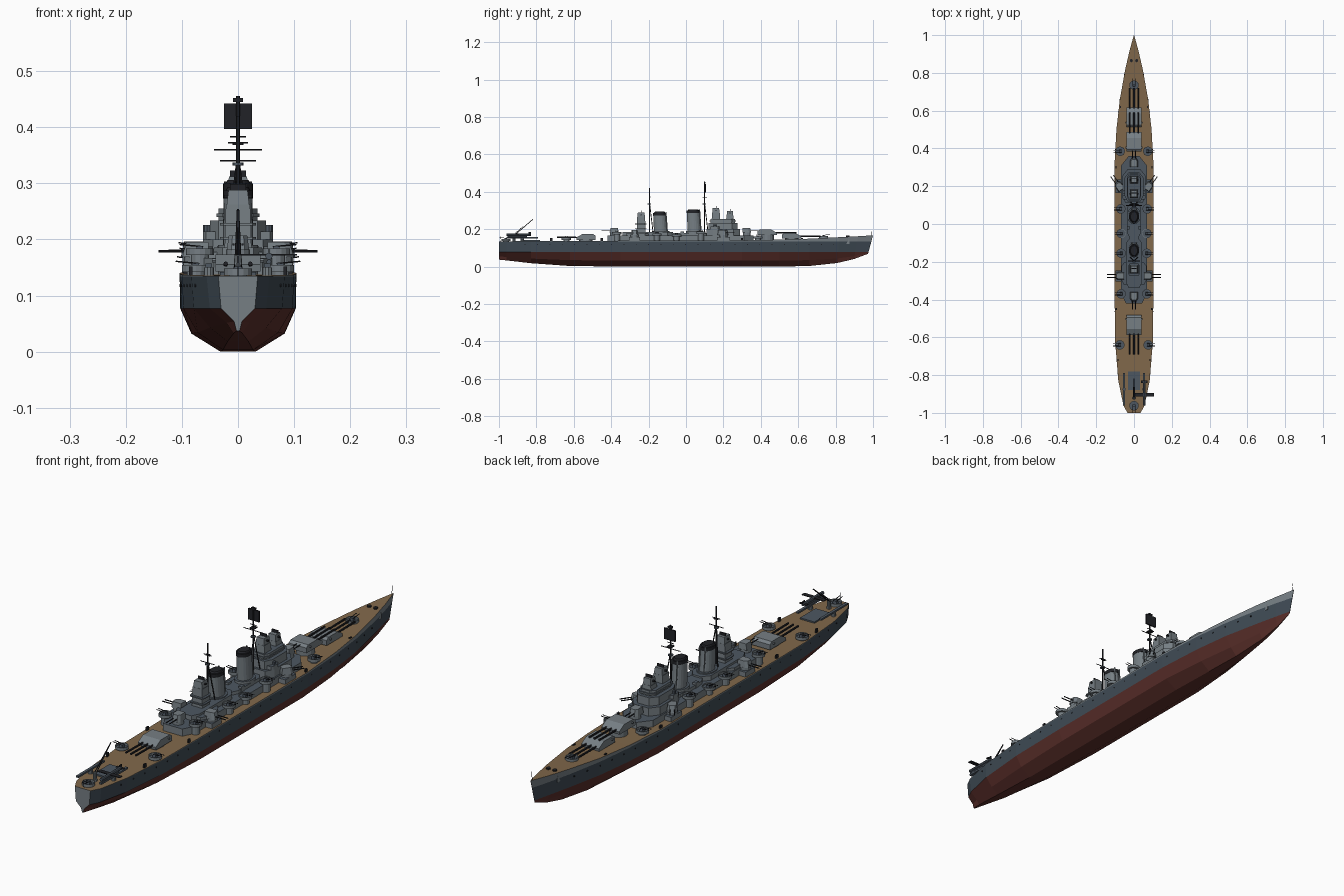
import bpy, bmesh, math
from mathutils import Matrix, Vector

if "Cube" in bpy.data.objects:
    bpy.data.objects.remove(bpy.data.objects["Cube"])

def material(name, *c):
    m = bpy.data.materials.new(name)
    m.diffuse_color = (*c, 1)
    m.use_nodes = True
    m.node_tree.nodes["Principled BSDF"].inputs["Base Color"].default_value = m.diffuse_color
    return m

GREY = material("light_grey", .18, .21, .23)
DARK = material("deck_grey", .075, .095, .12)
NAVY = material("navy", .05, .07, .09)
RED = material("red", .11, .03, .025)
WOOD = material("wood", .22, .14, .07)
BLACK = material("black", .015, .016, .02)
I = Matrix.Identity(4)

def mesh(name, verts, faces, mats, index=None, M=I):
    me = bpy.data.meshes.new(name)
    me.from_pydata([M @ Vector(v) for v in verts], [], faces)
    for m in mats:
        me.materials.append(m)
    if index:
        me.polygons.foreach_set("material_index", index)
    bm = bmesh.new()
    bm.from_mesh(me)
    bmesh.ops.recalc_face_normals(bm, faces=bm.faces)
    bm.to_mesh(me)
    bm.free()
    ob = bpy.data.objects.new(name, me)
    bpy.context.collection.objects.link(ob)
    return ob

def prism(name, outline, z0, z1, side=GREY, top=None, s=1, lean=0, M=I):
    n = len(outline)
    cx, cy = (sum(p[k] for p in outline) / n for k in (0, 1))
    v = [(x, y, z0) for x, y in outline]
    v += [(cx + (x - cx) * s, cy + (y - cy) * s + lean, z1) for x, y in outline]
    f = [(i, (i + 1) % n, n + (i + 1) % n, n + i) for i in range(n)]
    f += [tuple(range(n))[::-1], tuple(range(n, 2 * n))]
    return mesh(name, v, f, [side, top or side], [0] * (n + 1) + [1], M)

def box(name, x, y, w, d, z0, z1, side=GREY, top=None, s=1, M=I):
    return prism(name, [(x - w/2, y - d/2), (x + w/2, y - d/2), (x + w/2, y + d/2), (x - w/2, y + d/2)],
                 z0, z1, side, top, s, 0, M)

def oval(x, y, rx, ry, n=16):
    return [(x + rx * math.cos(2*math.pi*i/n), y + ry * math.sin(2*math.pi*i/n)) for i in range(n)]

def rod(name, p, q, r, mat=BLACK, M=I, n=6):
    p, q = Vector(p), Vector(q)
    R = Matrix.Translation(p) @ (q - p).to_track_quat('Z', 'Y').to_matrix().to_4x4()
    return prism(name, oval(0, 0, r, r, n), 0, (q - p).length, mat, M=M @ R)

def place(x, y, z, deg=0):
    return Matrix.Translation((x, y, z)) @ Matrix.Rotation(math.radians(deg), 4, 'Z')

# hull: y, deck half width, deck height, keel height, bottom fullness
stations = [(-1, .035, .135, .037, .25), (-.96, .056, .135, .033, .45), (-.83, .083, .136, .018, .75),
            (-.62, .1, .137, .003, .9), (-.35, .103, .138, 0, 1), (.3, .104, .14, 0, 1),
            (.5, .093, .144, 0, .9), (.66, .075, .149, .003, .75), (.82, .046, .157, .019, .5),
            (.92, .023, .162, .04, .4), (1, .0008, .167, .068, .5)]
rows = []
for y, w, dz, kz, f in stations:
    t = max(0, (y - .6) / .4) ** 2
    fine = 1 - .22 * t
    sec = [(w * .3 * f, kz), (w * .8 * f, kz + (.077 - kz) * .42), (w * fine * (.82 + .17 * min(f, 1)), .077),
           (w * (1 - .08 * t), .134), (w, dz)]
    half = [(x, y - .045 * t * (1 - z / dz), z) for x, z in sec]
    rows.append(half + [(-x, yy, z) for x, yy, z in half[::-1]])
verts = [p for r in rows for p in r]
faces, idx = [], []
kinds = [1, 1, 0, 2, 3, 2, 0, 1, 1, 1]
for i in range(len(rows) - 1):
    for j in range(10):
        k = (j + 1) % 10
        faces.append((i*10 + j, i*10 + k, i*10 + 10 + k, i*10 + 10 + j))
        idx.append(kinds[j])
faces += [tuple(range(10)), tuple(range(len(verts) - 10, len(verts)))]
mesh("hull", verts, faces, [NAVY, RED, GREY, WOOD], idx + [2, 2])

# portholes, anchors, hawse fittings, bow staff
def half_width(y):
    for a, b in zip(stations, stations[1:]):
        if a[0] <= y <= b[0]:
            return a[1] + (b[1] - a[1]) * (y - a[0]) / (b[0] - a[0])
for s in (-1, 1):
    for i in range(26):
        y = -.86 + i * .066
        w = half_width(y) * .985
        rod("porthole", (s * (w - .004), y, .118), (s * (w + .002), y, .118), .003)
    box("anchor", s * .031, .865, .006, .018, .12, .145, GREY)
    prism("hawse_fitting", oval(s * .014, .865, .008, .009, 8), .155, .165, BLACK)
    for y in (-.72, -.45, .3, .62):
        box("bollard", s * (half_width(y) - .008), y, .006, .012, .135, .152, BLACK)
rod("bow_staff", (0, .99, .16), (0, .992, .2), .001)
rod("stern_staff", (0, -.99, .13), (0, -.995, .17), .001)

# main turrets: side profile spread across the width, three barrels
def turret(name, y, z, h, d):
    M = place(0, y, z, 0 if d > 0 else 180)
    prism(name + "_barbette", oval(0, 0, .036, .036), .13 - z, .008, GREY, M=M)
    prof = [(-.052, .006), (.05, .006), (.052, h * .5), (.02, h), (-.04, h), (-.052, h * .75)]
    R = M @ Matrix.Translation((-.04, 0, 0)) @ Matrix(((0, 0, 1, 0), (1, 0, 0, 0), (0, 1, 0, 0), (0, 0, 0, 1)))
    prism(name + "_turret", prof, 0, .08, GREY, M=R)
    for x in (-.022, 0, .022):
        rod(name + "_barrel", (x, .03, h * .5), (x, .155, h * .55), .004, BLACK, M, 8)
    rod(name + "_rangefinder", (-.046, -.03, h * .7), (.046, -.03, h * .7), .004, GREY, M)
turret("fore", .565, .143, .036, 1)
turret("raised_fore", .435, .162, .036, 1)
turret("aft", -.535, .137, .036, -1)

# deckhouse and tiers
def house(name, w, y0, y1, z0, z1, c=.03):
    w /= 2
    prism(name, [(-w + c/2, y0), (w - c/2, y0), (w, y0 + c), (w, y1 - c), (w - c*.8, y1), (-w + c*.8, y1),
                 (-w, y1 - c), (-w, y0 + c)], z0, z1, GREY, DARK)
house("main_deckhouse", .136, -.42, .36, .13, .167, .05)
house("aft_house", .085, -.34, -.07, .16, .186)
house("aft_gun_deck", .13, -.32, -.2, .16, .178, .02)
house("middle_house", .07, -.08, .12, .16, .18)
house("bridge_base", .124, .11, .29, .16, .2, .035)
house("bridge_deck", .1, .12, .275, .2, .234, .03)
house("bridge_wings", .124, .13, .18, .2, .214, .01)
house("upper_bridge", .07, .13, .262, .234, .255, .02)
house("bridge_visor", .076, .125, .268, .24, .246, .02)

# fire control directors on pedestals
for nm, y, z0, z1, r in (("fore", .235, .25, .272, .017), ("upper", .16, .25, .286, .019), ("aft", -.24, .18, .262, .02)):
    box(nm + "_director_tower", 0, y, r * 2.4, r * 2.4, z0, z1, GREY, DARK, .9)
    box(nm + "_director", 0, y, r * 2, r * 2.1, z1, z1 + .026, GREY, None, .85)
    rod(nm + "_director_rangefinder", (-.025, y, z1 + .014), (.025, y, z1 + .014), .004, BLACK)
    box(nm + "_director_radar", 0, y + .004, .028, .004, z1 + .026, z1 + .037, BLACK)
for z in (.2, .225):
    house("aft_tower_platform", .064, -.272, -.21, z, z + .004, .012)

# funnels with dark caps and base collars
for nm, y, h in (("fore", .045, .3), ("aft", -.135, .287)):
    prism(nm + "_funnel_base", oval(0, y, .036, .046), .16, .19, GREY, DARK)
    prism(nm + "_funnel", oval(0, y, .027, .036, 20), .18, h - .014, GREY, None, .95, -.006)
    prism(nm + "_funnel_cap", oval(0, y - .006, .027, .036, 20), h - .014, h, BLACK)
    prism(nm + "_funnel_lip", oval(0, y - .006, .022, .03, 20), h, h + .006, BLACK, None, .85)
    for s in (-1, 1):
        rod(nm + "_steam_pipe", (s * .012, y + .037, .17), (s * .012, y + .028, h + .004), .003, GREY)

# tripod masts
for nm, y, top in (("fore", .098, .456), ("main", -.196, .42)):
    rod(nm + "_mast", (0, y, .16), (0, y, top), .0032)
    for s in (-1, 1):
        rod(nm + "_mast_leg", (s * .022, y + .022, .165), (0, y, .35), .0022)
    prism(nm + "_mast_top", oval(0, y, .01, .01, 8), .332, .337, DARK)
for y, w, z in ((.098, .043, .36), (.098, .014, .383), (-.196, .032, .34), (-.196, .018, .372)):
    rod("yard", (-w, y, z), (w, y, z), .0015)
box("search_radar", 0, .104, .05, .006, .397, .442, BLACK)
box("mast_radar", 0, .1, .018, .01, .445, .452, BLACK)
box("radar_platform", 0, .1, .02, .024, .368, .372, BLACK)
box("main_mast_radar", 0, -.193, .018, .006, .368, .374, BLACK)

# secondary twin mounts: local +y is the firing direction
def twin(name, x, y, z, deg):
    M = place(x, y, z, deg)
    prism(name + "_ring", oval(0, 0, .021, .021, 12), -.012, .004, GREY, M=M)
    prism(name + "_house", [(-.02, -.024), (.02, -.024), (.02, .012), (.012, .024), (-.012, .024), (-.02, .012)],
          .003, .029, GREY, None, .82, -.003, M)
    for s in (-.008, .008):
        rod(name + "_barrel", (s, .015, .013), (s, .067, .013), .0022, BLACK, M)

# open gun tubs with a shield and twin barrels
def tub(name, x, y, z, deg, h=.012):
    M = place(x, y, z, deg)
    prism(name + "_support", oval(0, 0, .016, .016, 12), min(0, .135 - z), .002, GREY, M=M)
    a, b = oval(0, 0, .025, .025), oval(0, 0, .0225, .0225)
    v = [(px, py, q) for px, py, q in [(*p, 0) for p in a] + [(*p, h) for p in a] + [(*p, h) for p in b] + [(*p, .003) for p in b]]
    f = [(k*16 + i, k*16 + (i+1) % 16, k*16 + 16 + (i+1) % 16, k*16 + 16 + i) for k in range(3) for i in range(16)]
    f += [tuple(range(16))[::-1], tuple(range(48, 64))]
    mesh(name + "_tub", v, f, [GREY, DARK], [0] * 49 + [1], M)
    box(name + "_mount", 0, 0, .018, .014, .002, .016, DARK, M=M, s=.8)
    for s in (-.006, .006):
        rod(name + "_gun", (s, -.006, .015), (s, .036, .019), .0015, BLACK, M)

twin("fore_twin", 0, .325, .178, 0)
twin("aft_twin", 0, -.385, .178, 180)
for s in (-1, 1):
    twin("side_fore_twin", s * .078, .2, .167, s * -35)
    twin("side_aft_twin", s * .075, -.275, .166, s * -90)
    box("side_twin_base", s * .075, .2, .045, .07, .135, .158, GREY, DARK)
    box("side_twin_base", s * .072, -.275, .05, .06, .135, .158, GREY, DARK)
    for x, y, z in ((.073, .385, .15), (.07, .08, .175), (.068, -.05, .16), (.068, -.155, .165), (.068, -.37, .172), (.075, -.64, .142)):
        tub("side_gun", s * x, y, z, s * -90)
    # bridge wing lamps and ship's boats' davits
    prism("signal_lamp", oval(s * .055, .155, .007, .007, 8), .214, .226, DARK)
    box("vent", s * .03, -.02, .014, .02, .165, .188, GREY, DARK)
    # catapults
    box("catapult", s * .052, -.875, .011, .17, .15, .157, DARK)
    prism("catapult_pivot", oval(s * .052, -.875, .009, .009, 10), .132, .15, GREY)
tub("bow_gun", 0, .735, .152, 0)
tub("stern_gun", 0, -.962, .136, 180)

# aircraft hatch, crane and floatplane on the stern
box("hangar_hatch", 0, -.83, .065, .1, .132, .142, DARK)
prism("crane_post", oval(0, -.92, .009, .009, 10), .13, .172, GREY, None, .7)
for s in (-.004, .004):
    rod("crane_jib", (s, -.92, .165), (0, -.818, .253), .0022)
rod("crane_stay", (0, -.92, .172), (0, -.87, .215), .0015)
rod("plane_body", (.055, -.83, .17), (.055, -.96, .17), .0065, DARK, n=8)
box("plane_wing", .055, -.903, .1, .018, .171, .174, BLACK)
box("plane_tail", .055, -.835, .034, .012, .171, .173, BLACK)
box("plane_fin", .055, -.835, .002, .014, .172, .184, BLACK)
rod("plane_float", (.055, -.85, .16), (.055, -.955, .16), .0045, DARK, n=8)
